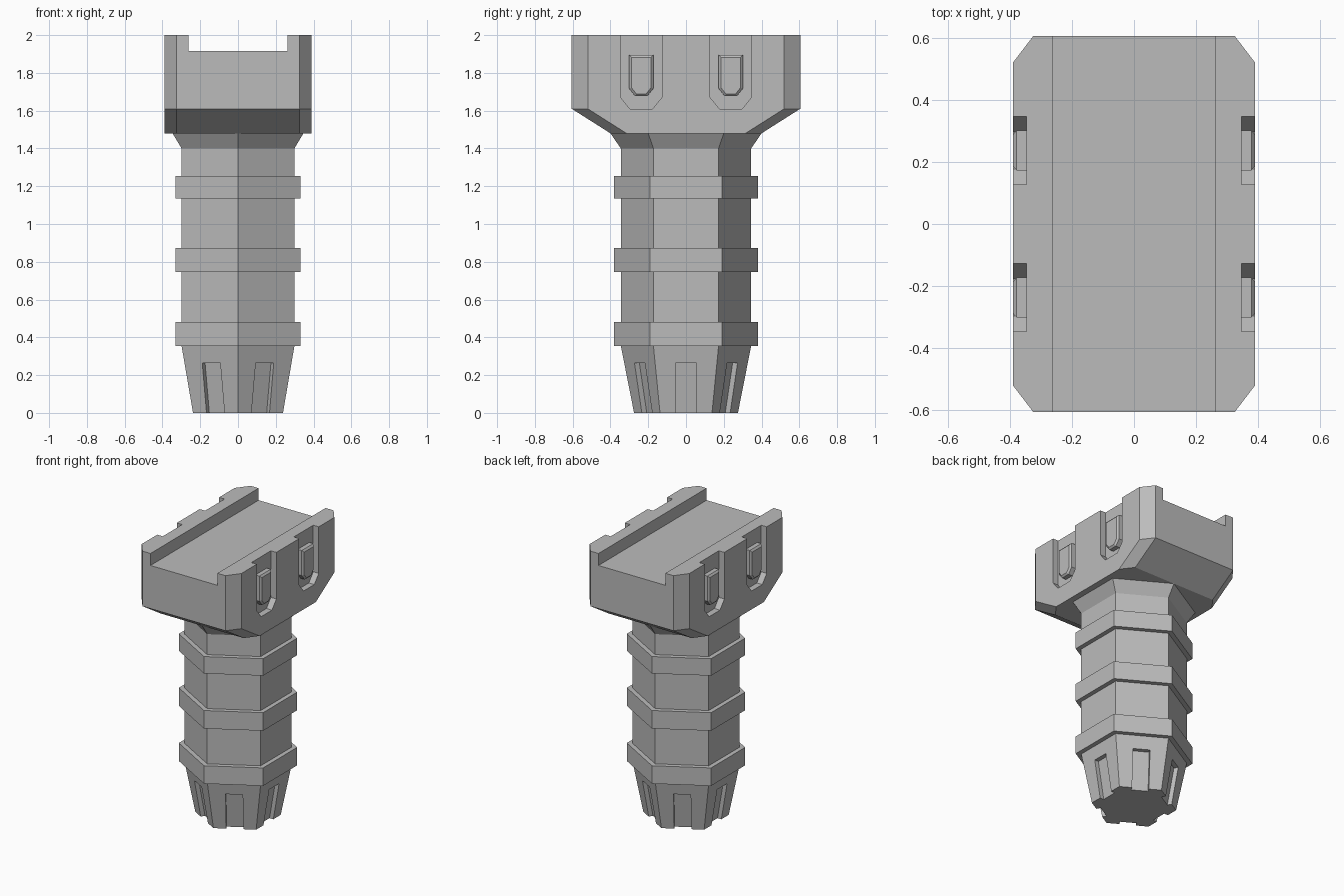
import bpy, bmesh
from math import cos, sin, radians
from mathutils import Matrix, Vector

old = bpy.data.objects.get("Cube")
if old:
    bpy.data.objects.remove(old, do_unlink=True)

GREY = (0.5, 0.5, 0.5, 1)
mat = bpy.data.materials.new("polymer grey")
mat.use_nodes = True
mat.diffuse_color = GREY
mat.node_tree.nodes["Principled BSDF"].inputs["Base Color"].default_value = GREY


def loft(name, loops):
    """Skin a stack of matching point loops and cap both ends."""
    bm = bmesh.new()
    rows = [[bm.verts.new(p) for p in loop] for loop in loops]
    n = len(rows[0])
    for a, b in zip(rows, rows[1:]):
        for i in range(n):
            j = (i + 1) % n
            bm.faces.new((a[i], a[j], b[j], b[i]))
    bm.faces.new(rows[0][::-1])
    bm.faces.new(rows[-1])
    bmesh.ops.recalc_face_normals(bm, faces=bm.faces)
    mesh = bpy.data.meshes.new(name)
    bm.to_mesh(mesh)
    bm.free()
    mesh.materials.append(mat)
    obj = bpy.data.objects.new(name, mesh)
    bpy.context.collection.objects.link(obj)
    return obj


def cut(target, cutter):
    """Subtract the cutter and remove it."""
    cutter.hide_render = True
    mod = target.modifiers.new("cut", 'BOOLEAN')
    mod.operation, mod.solver, mod.object = 'DIFFERENCE', 'EXACT', cutter
    bpy.context.view_layer.objects.active = target
    bpy.ops.object.modifier_apply(modifier=mod.name)
    bpy.data.objects.remove(cutter, do_unlink=True)


def hexagon(r, z):
    return [(r * cos(radians(30 + 60 * i)), r * sin(radians(30 + 60 * i)), z)
            for i in range(6)]


def box_loops(x, y, z0, z1):
    return [[(-x, -y, z), (x, -y, z), (x, y, z), (-x, y, z)] for z in (z0, z1)]


# Hexagonal grip with three raised rings and a flared collar
CORE, RING = 0.345, 0.381
sections = []
for low, high in ((0.355, 0.482), (0.745, 0.873), (1.135, 1.255)):
    sections += [(CORE, low), (RING, low), (RING, high), (CORE, high)]
sections += [(CORE, 1.4), (0.4, 1.48)]
loft("grip", [hexagon(r, z) for r, z in sections])

# Tapered foot with a sloping slot in each face
foot = loft("foot", [hexagon(0.275, 0), hexagon(CORE, 0.355)])
APOTHEM = cos(radians(30))
slope = (CORE - 0.275) * APOTHEM / 0.355
for i in range(6):
    loops = []
    for z in (-0.05, 0.265):
        floor = 0.275 * APOTHEM + slope * z - 0.03
        loops.append([(floor, -0.055, z), (floor + 0.1, -0.055, z),
                      (floor + 0.1, 0.055, z), (floor, 0.055, z)])
    slot = loft("slot_cutter", loops)
    slot.data.transform(Matrix.Rotation(radians(60 * i), 4, 'Z'))
    cut(foot, slot)


# Mount block: chamfered plan, narrowing towards the grip
def plan(y, z):
    quarter = [(0.39, y - 0.085), (0.325, y)]
    half = quarter + [(-a, b) for a, b in quarter[::-1]]
    return [(a, b, z) for a, b in half + [(-a, -b) for a, b in half]]


mount = loft("mount", [plan(0.4, 1.48), plan(0.605, 1.61), plan(0.605, 2)])

# Rail channel along the top
channel = loft("channel_cutter", box_loops(0.262, 0.8, 1.915, 2.1))
cut(mount, channel)


def tongue(x, yc, half, foot_half, low, shoulder, top):
    """Upright outline with a chamfered lower end."""
    return [(x, yc + y, z) for y, z in (
        (-half, top), (-half, shoulder), (-foot_half, low),
        (foot_half, low), (half, shoulder), (half, top))]


# Side pockets, each holding a bevelled locking tab
for side, word in ((1, "left"), (-1, "right")):
    for yc, end in ((-0.237, "front"), (0.237, "back")):
        pocket = loft("pocket_cutter", [
            tongue(side * x, yc, 0.109, 0.06, 1.61, 1.67, 2.1)
            for x in (0.347, 0.45)])
        cut(mount, pocket)
        outer = (0.064, 0.032, 1.677, 1.717, 1.895)
        inner = (0.052, 0.026, 1.689, 1.722, 1.882)
        loft(f"{word}_{end}_tab", [
            tongue(side * 0.34, yc, *outer),
            tongue(side * 0.378, yc, *outer),
            tongue(side * 0.389, yc, *inner)])
